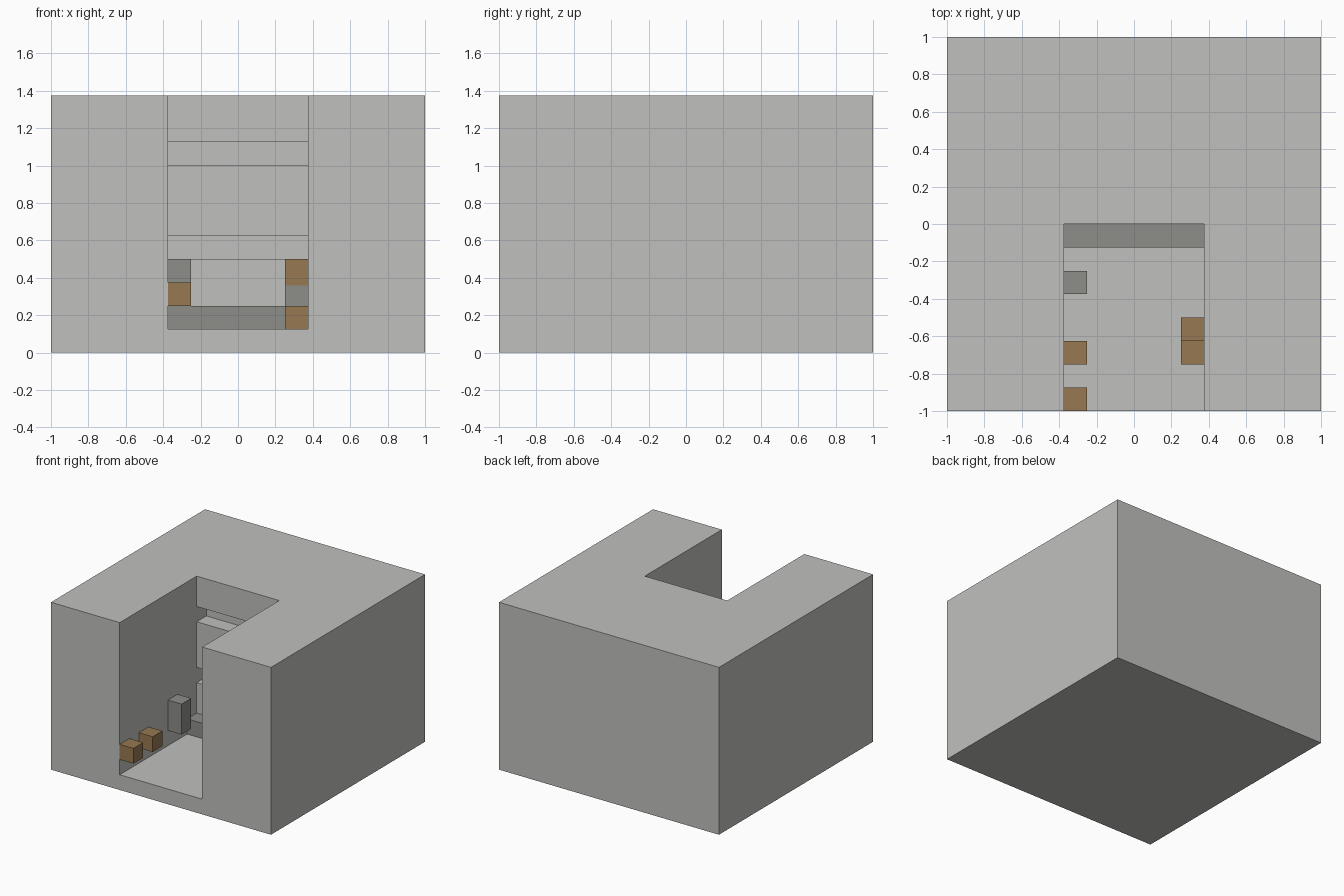
import bpy, bmesh
from mathutils import Vector

start = bpy.data.objects.get("Cube")
if start:
    bpy.data.objects.remove(start, do_unlink=True)

U = 0.125   # building module
HALF = 3 * U  # half width of the alcove


def material(name, rgb):
    m = bpy.data.materials.new(name)
    m.use_nodes = True
    col = (*rgb, 1)
    m.diffuse_color = col
    bsdf = next(n for n in m.node_tree.nodes if n.type == 'BSDF_PRINCIPLED')
    bsdf.inputs["Base Color"].default_value = col
    bsdf.inputs["Roughness"].default_value = 0.9
    return m


PALE = material("pale_stone", (0.53, 0.53, 0.515))
DARK = material("dark_stone", (0.27, 0.27, 0.25))
BROWN = material("brown_wood", (0.29, 0.15, 0.034))
TAN = material("tan_wood", (0.31, 0.19, 0.083))


def box(name, lo, hi, mat):
    """Box between two corners."""
    lo, hi = Vector(lo), Vector(hi)
    bm = bmesh.new()
    bmesh.ops.create_cube(bm, size=1)
    for v in bm.verts:
        v.co = Vector([(a + b) / 2 + c * (b - a) for a, b, c in zip(lo, hi, v.co)])
    me = bpy.data.meshes.new(name)
    bm.to_mesh(me)
    bm.free()
    me.materials.append(mat)
    ob = bpy.data.objects.new(name, me)
    bpy.context.collection.objects.link(ob)
    return ob


# Main block, with the alcove and two shelf niches cut out
body = box("room_block", (-1, -1, 0), (1, 1, 11 * U), PALE)
cutters = [
    box("alcove_cutter", (-HALF, -1.2, U), (HALF, 0, 1.6), PALE),
    box("lower_niche_cutter", (-HALF, -U, 4 * U), (HALF, U, 5 * U), PALE),
    box("upper_niche_cutter", (-HALF, -U, 8 * U), (HALF, U, 9 * U), PALE),
]
for c in cutters:
    c.hide_render = True
    mod = body.modifiers.new(c.name, 'BOOLEAN')
    mod.operation = 'DIFFERENCE'
    mod.solver = 'EXACT'
    mod.object = c
bpy.context.view_layer.update()
evaluated = body.evaluated_get(bpy.context.evaluated_depsgraph_get())
cut_mesh = bpy.data.meshes.new_from_object(evaluated)
body.modifiers.clear()
body.data = cut_mesh
for c in cutters:
    bpy.data.objects.remove(c, do_unlink=True)


def slot(c, n):
    """Colour of a block face: 0 pale, 1 dark, 2 brown."""
    if abs(n.z) > 0.5 or c.z < U or c.z > 10 * U:
        return 1
    row, col = int(c.z / U), int((c.y + 1) / U)
    in_alcove = abs(c.x) < HALF + 0.01 and -1 < c.y < 0.01
    if in_alcove and n.y < -0.5 and c.y > -0.01:   # back wall courses
        return {1: 1, 2: 2, 3: 1, 5: 2, 6: 2, 7: 1}.get(row, 0)
    if in_alcove and abs(n.x) > 0.5 and c.y < -0.01:   # painted side walls
        if row == 1 and 1 <= col <= 6 or row < 4 and col == 6:
            return 2
        if row == 2 and col == 3:
            return 1
    return 0


# Split the faces on the module lines, then colour by rule
bm = bmesh.new()
bm.from_mesh(body.data)
planes = [((0, 0, k * U), (0, 0, 1)) for k in range(1, 11)]
for co, no in planes:
    bmesh.ops.bisect_plane(bm, geom=bm.verts[:] + bm.edges[:] + bm.faces[:],
                           dist=1e-5, plane_co=co, plane_no=no)
for k in range(1, 8):
    # only the inner side walls need upright splits
    walls = [f for f in bm.faces if abs(f.normal.x) > 0.5 and abs(f.calc_center_median().x) < 0.5]
    edges = {e for f in walls for e in f.edges}
    verts = {v for f in walls for v in f.verts}
    bmesh.ops.bisect_plane(bm, geom=list(verts) + list(edges) + walls, dist=1e-5,
                           plane_co=(0, k * U - 1, 0), plane_no=(0, 1, 0))
bm.normal_update()
for f in bm.faces:
    f.material_index = slot(f.calc_center_bounds(), f.normal)
bm.to_mesh(body.data)
bm.free()
body.data.materials.clear()
for m in (PALE, DARK, BROWN):
    body.data.materials.append(m)

# Step along the back wall
box("back_step", (-HALF, -U, U), (HALF, 0, 2 * U), DARK)


def wall_block(name, side, y, z0, z1, mat):
    """One-module block against a side wall of the alcove."""
    x0, x1 = sorted((side * HALF, side * 2 * U))
    box(name, (x0, y, z0), (x1, y + U, z1), mat)


# Blocks on the right wall
wall_block("right_front_block", -1, -1, 2 * U, 3 * U, TAN)
wall_block("right_middle_block", -1, -6 * U, 2 * U, 3 * U, TAN)
wall_block("right_post", -1, -3 * U, 2 * U, 4 * U, DARK)

# Blocks on the left wall
wall_block("left_low_block", 1, -6 * U, U, 2 * U, TAN)
wall_block("left_post", 1, -5 * U, U, 0.36, DARK)
wall_block("left_post_cap", 1, -5 * U, 0.36, 4 * U, TAN)

# Pale six-sided patch under the floor
bm = bmesh.new()
bmesh.ops.create_circle(bm, cap_ends=True, segments=6, radius=1)
for v in bm.verts:
    v.co = Vector((0.64 + v.co.x * U, -0.445 + v.co.y * 0.055, -0.001))
bmesh.ops.reverse_faces(bm, faces=bm.faces[:])
me = bpy.data.meshes.new("floor_patch")
bm.to_mesh(me)
bm.free()
me.materials.append(PALE)
bpy.context.collection.objects.link(bpy.data.objects.new("floor_patch", me))
